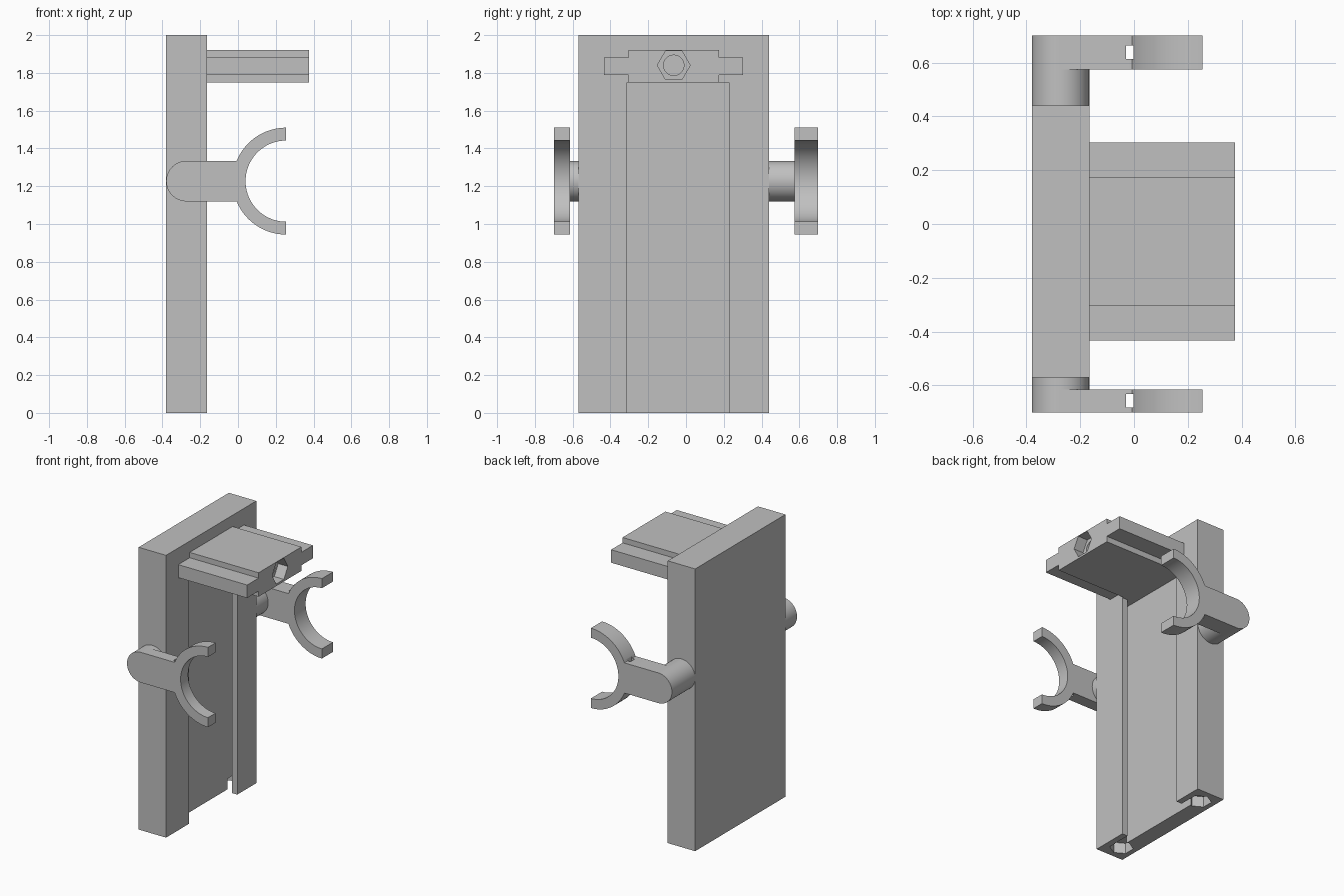
import bpy, bmesh
from math import cos, sin, pi, asin, sqrt
from mathutils import Vector

if "Cube" in bpy.data.objects:
    bpy.data.objects.remove(bpy.data.objects["Cube"], do_unlink=True)

grey = bpy.data.materials.new("light_grey")
grey.use_nodes = True
COLOUR = (0.53, 0.53, 0.53, 1)
grey.diffuse_color = COLOUR
grey.node_tree.nodes["Principled BSDF"].inputs["Base Color"].default_value = COLOUR


def prism(name, points, axis, start, end):
    """Extrude a flat outline along an axis; the points use the other two axes in order."""
    bm = bmesh.new()

    def place(p, d):
        co = list(p)
        co.insert("xyz".index(axis), d)
        return bm.verts.new(Vector(co))

    a = [place(p, start) for p in points]
    b = [place(p, end) for p in points]
    bm.faces.new(a)
    bm.faces.new(b[::-1])
    n = len(points)
    for i in range(n):
        j = (i + 1) % n
        bm.faces.new((a[j], a[i], b[i], b[j]))
    bmesh.ops.recalc_face_normals(bm, faces=bm.faces)
    mesh = bpy.data.meshes.new(name)
    bm.to_mesh(mesh)
    bm.free()
    mesh.materials.append(grey)
    obj = bpy.data.objects.new(name, mesh)
    bpy.context.collection.objects.link(obj)
    return obj


def rect(u0, u1, v0, v1):
    return [(u0, v0), (u1, v0), (u1, v1), (u0, v1)]


def arc(u, v, r, a0, a1, steps):
    return [(u + r * cos(a0 + (a1 - a0) * i / steps),
             v + r * sin(a0 + (a1 - a0) * i / steps)) for i in range(steps + 1)]


def circle(u, v, r, sides):
    return arc(u, v, r, 0, 2 * pi, sides)[:-1]


def activate(obj):
    bpy.ops.object.select_all(action='DESELECT')
    obj.select_set(True)
    bpy.context.view_layer.objects.active = obj


def cut(obj, *cutters):
    for cutter in cutters:
        activate(obj)
        mod = obj.modifiers.new("cut", 'BOOLEAN')
        mod.operation = 'DIFFERENCE'
        mod.solver = 'EXACT'
        mod.object = cutter
        bpy.ops.object.modifier_apply(modifier=mod.name)
        bpy.data.objects.remove(cutter, do_unlink=True)


def smooth(obj):
    activate(obj)
    bpy.ops.object.shade_smooth_by_angle(angle=pi / 6)


BACK, FACE = -0.38, -0.165     # slab thickness along x
MID_Y = -0.065                 # middle of the slab width

# Back plate with an undercut slot open at the bottom, and two hex sockets below
plate = prism("back_plate", rect(BACK, FACE, -0.57, 0.44), "z", 0, 2)
cut(plate,
    prism("slot_mouth", rect(-0.263, 0, -0.312, 0.228), "z", -0.1, 1.75),
    prism("slot_undercut", rect(-0.263, -0.208, -0.44, 0.31), "z", -0.1, 1.75))
for side in (-1, 1):
    hexagon = [(v, u) for u, v in circle(MID_Y + side * 0.39, -0.277, 0.077, 6)]
    cut(plate, prism("hex_socket", hexagon, "z", -0.1, 0.075))

# Shelf with side rails, and a hex socket with a round bore in its end
half = [(0.24, 1.75), (0.24, 1.79), (0.368, 1.79), (0.368, 1.882), (0.24, 1.882), (0.24, 1.92)]
profile = [(MID_Y + y, z) for y, z in half] + [(MID_Y - y, z) for y, z in reversed(half)]
shelf = prism("shelf", profile, "x", FACE, 0.375)
cut(shelf,
    prism("shelf_hex", circle(MID_Y, 1.84, 0.087, 6), "x", 0.3, 0.5),
    prism("shelf_bore", circle(MID_Y, 1.84, 0.054, 32), "x", 0.0, 0.45))
smooth(shelf)

# Clip outline: rounded arm leading into an open half ring
PIVOT_X, PIVOT_Z, ARM_R = -0.273, 1.227, 0.107
RING_X, OUTER, INNER = 0.255, 0.283, 0.215
join = asin(ARM_R / OUTER)
outline = (arc(RING_X, PIVOT_Z, OUTER, pi / 2, pi - join, 24)
           + arc(PIVOT_X, PIVOT_Z, ARM_R, pi / 2, 3 * pi / 2, 32)
           + arc(RING_X, PIVOT_Z, OUTER, pi + join, 3 * pi / 2, 24)
           + arc(RING_X, PIVOT_Z, INNER, 3 * pi / 2, pi / 2, 48))

# Front and back clips, each on a round pivot, with a small slot through the arm
for label, y0, y1, plate_y in (("front", -0.70, -0.615, -0.57), ("back", 0.575, 0.70, 0.44)):
    clip = prism(label + "_clip", outline, "y", y0, y1)
    mid = (y0 + y1) / 2
    cut(clip, prism("arm_slot", rect(-0.029, -0.002, mid - 0.025, mid + 0.025), "z", 1, 1.5))
    smooth(clip)
    inner = y1 if label == "front" else y0
    pivot = prism(label + "_pivot", circle(PIVOT_X, PIVOT_Z, ARM_R, 64), "y",
                  min(inner, plate_y), max(inner, plate_y))
    smooth(pivot)
